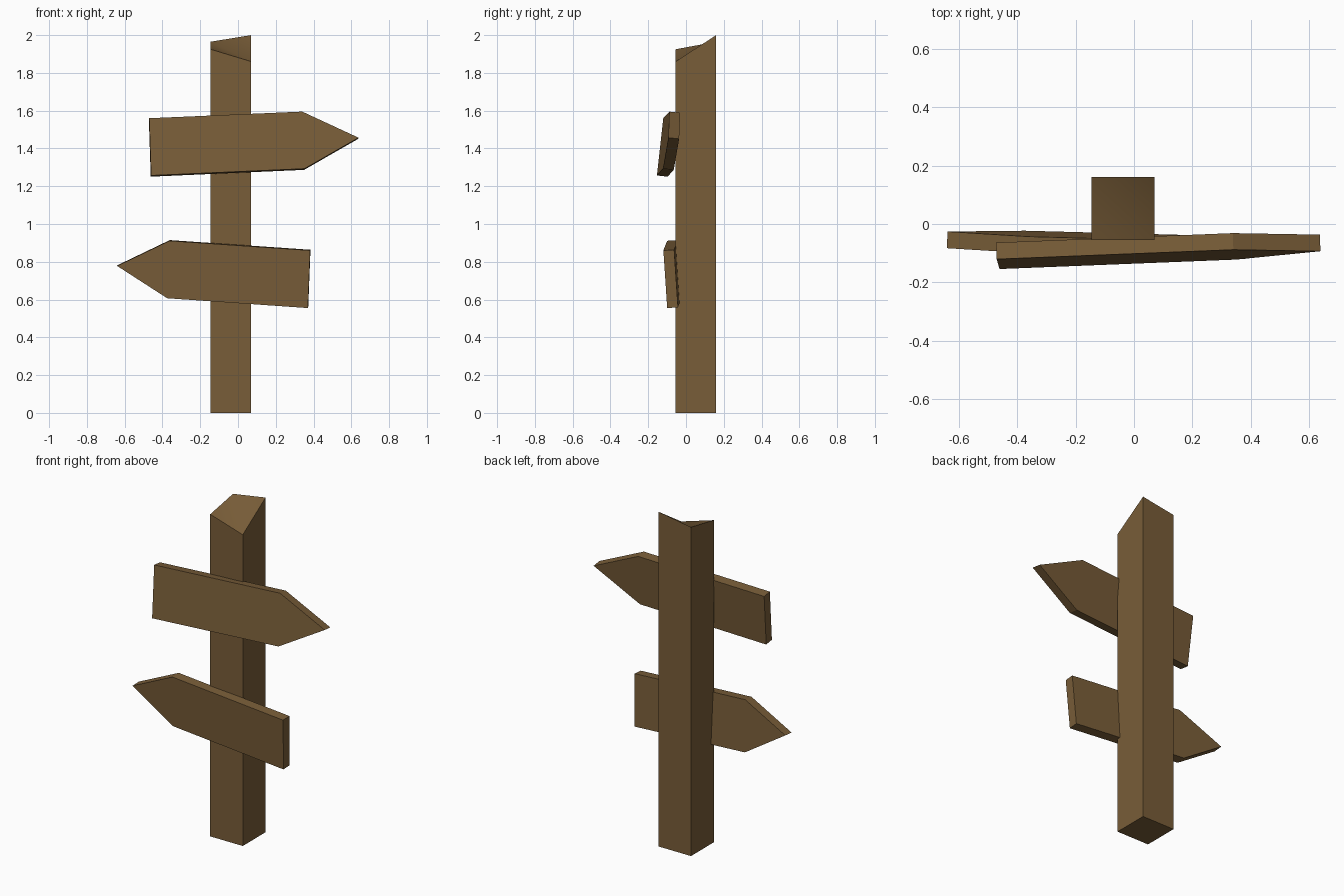
import bpy, bmesh
from mathutils import Vector

if "Cube" in bpy.data.objects:
    bpy.data.objects.remove(bpy.data.objects["Cube"])

wood = bpy.data.materials.new("brown wood")
wood.diffuse_color = (0.19, 0.11, 0.04, 1)
wood.use_nodes = True
wood.node_tree.nodes["Principled BSDF"].inputs["Base Color"].default_value = wood.diffuse_color


def finish(name, bm):
    bmesh.ops.recalc_face_normals(bm, faces=bm.faces)
    me = bpy.data.meshes.new(name)
    bm.to_mesh(me)
    bm.free()
    me.materials.append(wood)
    ob = bpy.data.objects.new(name, me)
    bpy.context.collection.objects.link(ob)
    return ob


def prism(bm, front, back):
    """Close two matching outlines into a solid; returns the back cap."""
    a = [bm.verts.new(p) for p in front]
    b = [bm.verts.new(p) for p in back]
    bm.faces.new(a)
    cap = bm.faces.new(b)
    for i in range(len(a)):
        j = (i + 1) % len(a)
        bm.faces.new((a[i], a[j], b[j], b[i]))
    return cap, b


# Square post with a crooked, slanted top cut
bm = bmesh.new()
x0, x1, y0, y1 = -0.145, 0.07, -0.055, 0.16
corners = [(x0, y0), (x1, y0), (x1, y1), (x0, y1)]
tops = [1.925, 1.86, 2.0, 1.965]
cap, ring = prism(bm, [(x, y, 0) for x, y in corners],
                  [(x, y, z) for (x, y), z in zip(corners, tops)])
# valley crease runs from the low front corner to the back left corner
halves = bmesh.utils.face_split(cap, ring[1], ring[3])
cap.smooth = halves[0].smooth = True
post = finish("post", bm)
bpy.context.view_layer.objects.active = post
post.select_set(True)
bpy.ops.object.shade_smooth_by_angle(angle=0.6)


# Arrow boards: outline in x/z on a tilted plane y = c + sx*x + sz*z
def board(name, outline, c, sx, sz, thick=0.057):
    normal = Vector((-sx, 1, -sz)).normalized() * thick
    front = [Vector((x, c + sx * x + sz * z, z)) for x, z in outline]
    bm = bmesh.new()
    prism(bm, front, [p + normal for p in front])
    return finish(name, bm)


board("upper_arrow_board",
      [(-0.47, 1.56), (0.34, 1.595), (0.638, 1.457), (0.352, 1.293), (-0.46, 1.257)],
      -0.28, 0.035, 0.113)
board("lower_arrow_board",
      [(-0.64, 0.778), (-0.363, 0.911), (0.382, 0.86), (0.37, 0.555), (-0.375, 0.607)],
      -0.052, -0.031, -0.065)
